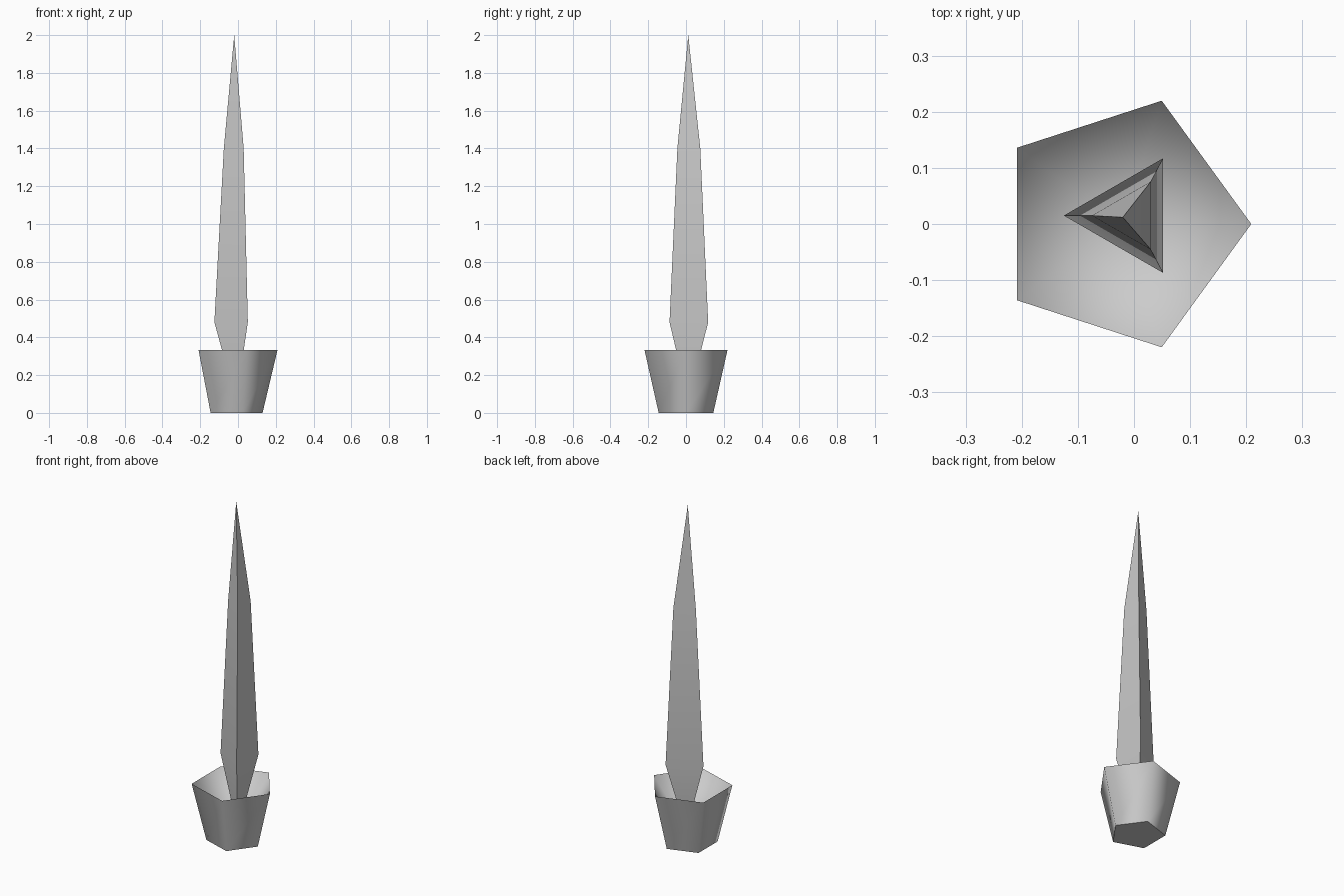
import bpy
import bmesh
from math import cos, sin, pi

if "Cube" in bpy.data.objects:
    bpy.data.objects.remove(bpy.data.objects["Cube"])


def lathe(name, sides, start, rings):
    """Join polygon rings (x, y, z, radius); radius 0 makes a point."""
    bm = bmesh.new()
    loops = []
    for x, y, z, r in rings:
        count = sides if r > 0 else 1
        loops.append([bm.verts.new((x + r * cos(start + 2 * pi * i / sides),
                                    y + r * sin(start + 2 * pi * i / sides), z))
                      for i in range(count)])
    for a, b in zip(loops, loops[1:]):
        for i in range(sides):
            j = (i + 1) % sides
            if len(a) == 1:
                bm.faces.new((a[0], b[j], b[i]))
            elif len(b) == 1:
                bm.faces.new((a[i], a[j], b[0]))
            else:
                bm.faces.new((a[i], a[j], b[j], b[i]))
    bmesh.ops.recalc_face_normals(bm, faces=bm.faces[:])
    mesh = bpy.data.meshes.new(name)
    bm.to_mesh(mesh)
    bm.free()
    obj = bpy.data.objects.new(name, mesh)
    bpy.context.collection.objects.link(obj)
    bpy.context.view_layer.objects.active = obj
    obj.select_set(True)
    bpy.ops.object.shade_smooth_by_angle(angle=1.3)
    obj.select_set(False)
    return obj


# Five-sided pot: base, flaring wall, hollow inside
lathe("pot", 5, 0, [(-0.022, 0, 0, 0), (-0.022, 0, 0, 0.152),
                    (-0.022, 0, 0.333, 0.231), (-0.022, 0, 0.04, 0)])

# Three-sided tapering leaf standing in the pot
lathe("leaf", 3, pi, [(-0.01, 0.012, 0.06, 0), (-0.007, 0.015, 0.48, 0.118),
                      (-0.005, 0.015, 1.4, 0.07), (-0.02, 0.012, 2.0, 0)])
